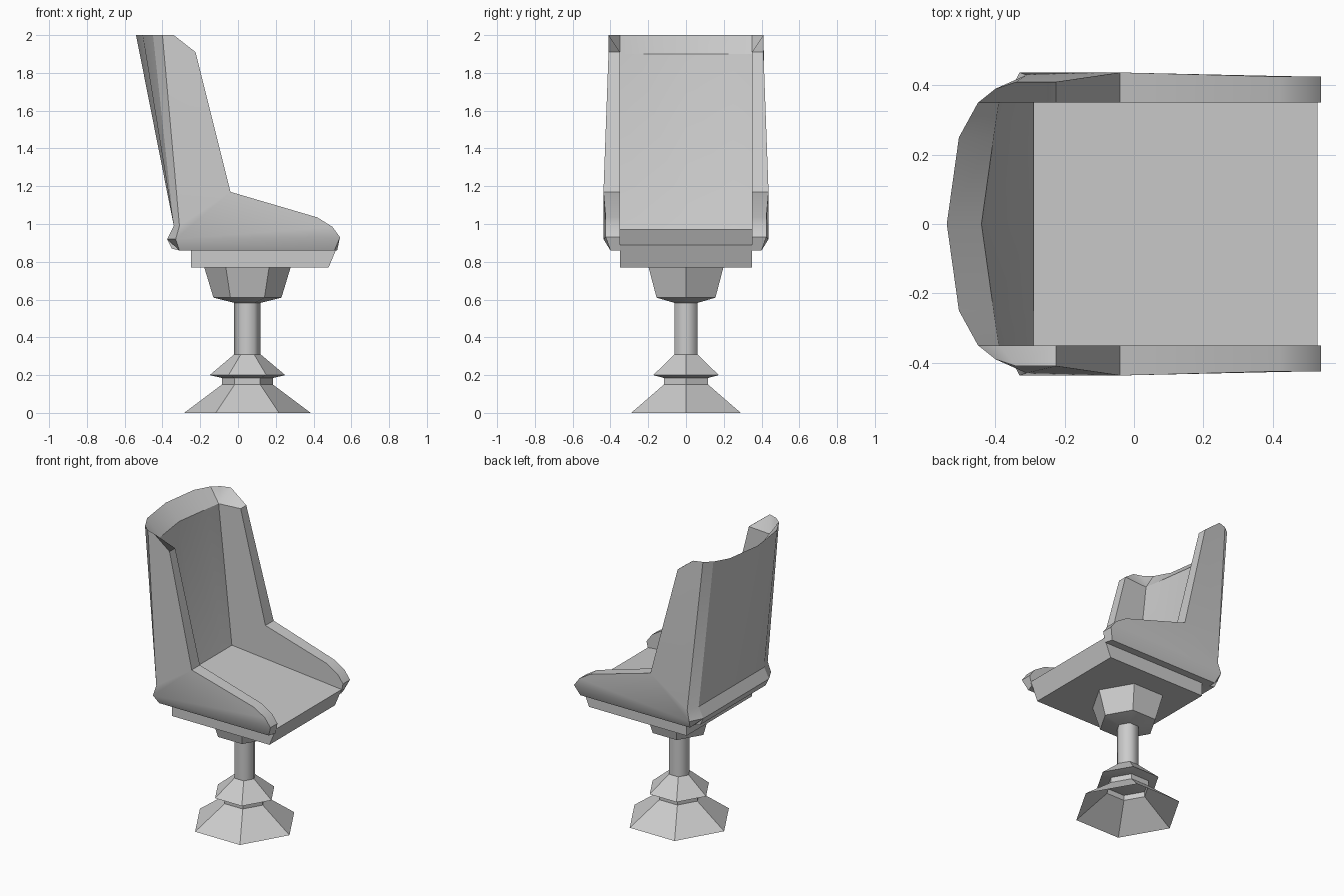
import bpy, bmesh, math

cube = bpy.data.objects.get("Cube")
if cube:
    bpy.data.objects.remove(cube)

grey = bpy.data.materials.new("light_grey")
grey.use_nodes = True
GREY = (0.6, 0.6, 0.6, 1)
grey.diffuse_color = GREY
grey.node_tree.nodes["Principled BSDF"].inputs["Base Color"].default_value = GREY


def finish(name, verts, faces, angle):
    mesh = bpy.data.meshes.new(name)
    mesh.from_pydata(verts, [], faces)
    bm = bmesh.new()
    bm.from_mesh(mesh)
    bmesh.ops.recalc_face_normals(bm, faces=bm.faces)
    bm.to_mesh(mesh)
    bm.free()
    mesh.materials.append(grey)
    obj = bpy.data.objects.new(name, mesh)
    bpy.context.collection.objects.link(obj)
    bpy.ops.object.select_all(action="DESELECT")
    obj.select_set(True)
    bpy.context.view_layer.objects.active = obj
    bpy.ops.object.shade_smooth_by_angle(angle=math.radians(angle))


def loft(name, rings, caps=True, angle=30, extra=()):
    """Join equal closed rings of points with quads."""
    n = len(rings[0])
    verts = [p for ring in rings for p in ring]
    faces = [(r * n + i, r * n + (i + 1) % n, (r + 1) * n + (i + 1) % n, (r + 1) * n + i)
             for r in range(len(rings) - 1) for i in range(n)]
    if caps:
        faces += [tuple(range(n)), tuple(range(len(verts) - n, len(verts)))]
    finish(name, verts, faces + list(extra), angle)


def hex_part(name, profile, caps=True, angle=30):
    """Six-sided turned part from (radius, height) pairs."""
    rings = [[(0.05 + r * math.cos(i * math.pi / 3), r * math.sin(i * math.pi / 3), z)
              for i in range(6)] for r, z in profile]
    loft(name, rings, caps, angle)


# Pedestal
hex_part("foot", [(0.335, 0), (0.135, 0.15), (0.135, 0.19)], caps=False)
hex_part("collar", [(0.135, 0.185), (0.2, 0.2), (0.07, 0.31)])
hex_part("column", [(0.07, 0.3), (0.07, 0.6)], angle=65)
hex_part("seat_mount", [(0.06, 0.58), (0.18, 0.61), (0.23, 0.775)])

# Seat block with a gently sloping top
seat = [(-0.25, 0.77), (0.48, 0.77), (0.53, 0.89), (-0.29, 0.97), (-0.29, 0.86), (-0.25, 0.86)]
loft("seat", [[(x, y, z) for x, z in seat] for y in (-0.35, 0.35)])

# Curved backrest: side position, inner and outer top edge
stations = [(0.35, -0.39, -0.45), (0.25, -0.405, -0.505), (0, -0.44, -0.54)]
stations += [(-y, a, b) for y, a, b in reversed(stations[:-1])]
back = []
for y, inner, outer in stations:
    section = [(-0.29, 0.96), (inner, 1.9), (outer, 2), (-0.34, 0.99),
               (-0.375, 0.92), (-0.35, 0.87), (-0.31, 0.86), (-0.25, 0.86)]
    back.append([(x, y, z) for x, z in section])
loft("backrest", back)

# Side wings that form the armrests, with a tucked-in lower rim
inside = [(0.525, 0.86), (0.54, 0.93), (0.5, 0.985), (0.42, 1.035), (-0.04, 1.17),
          (-0.225, 1.91), (-0.39, 1.9), (-0.45, 2), (-0.34, 0.99), (-0.375, 0.92), (-0.31, 0.86)]
outside = [(0.51, 0.4, 0.86), (0.54, 0.425, 0.93), (0.5, 0.425, 0.985), (0.42, 0.425, 1.035),
           (-0.04, 0.437, 1.17), (-0.225, 0.41, 1.91), (-0.34, 0.41, 2), (-0.4, 0.39, 2),
           (-0.31, 0.43, 0.99), (-0.33, 0.437, 0.92), (-0.31, 0.4, 0.86)]
n = len(inside)
panels = [tuple(range(n)), (n, n + 1, n + 9, n + 10),
          (n + 1, n + 2, n + 3, n + 4, n + 8, n + 9), (n + 4, n + 5, n + 6, n + 7, n + 8)]
for name, side in (("left_wing", 1), ("right_wing", -1)):
    rings = [[(x, side * 0.35, z) for x, z in inside],
             [(x, side * y, z) for x, y, z in outside]]
    loft(name, rings, caps=False, angle=35, extra=panels)
